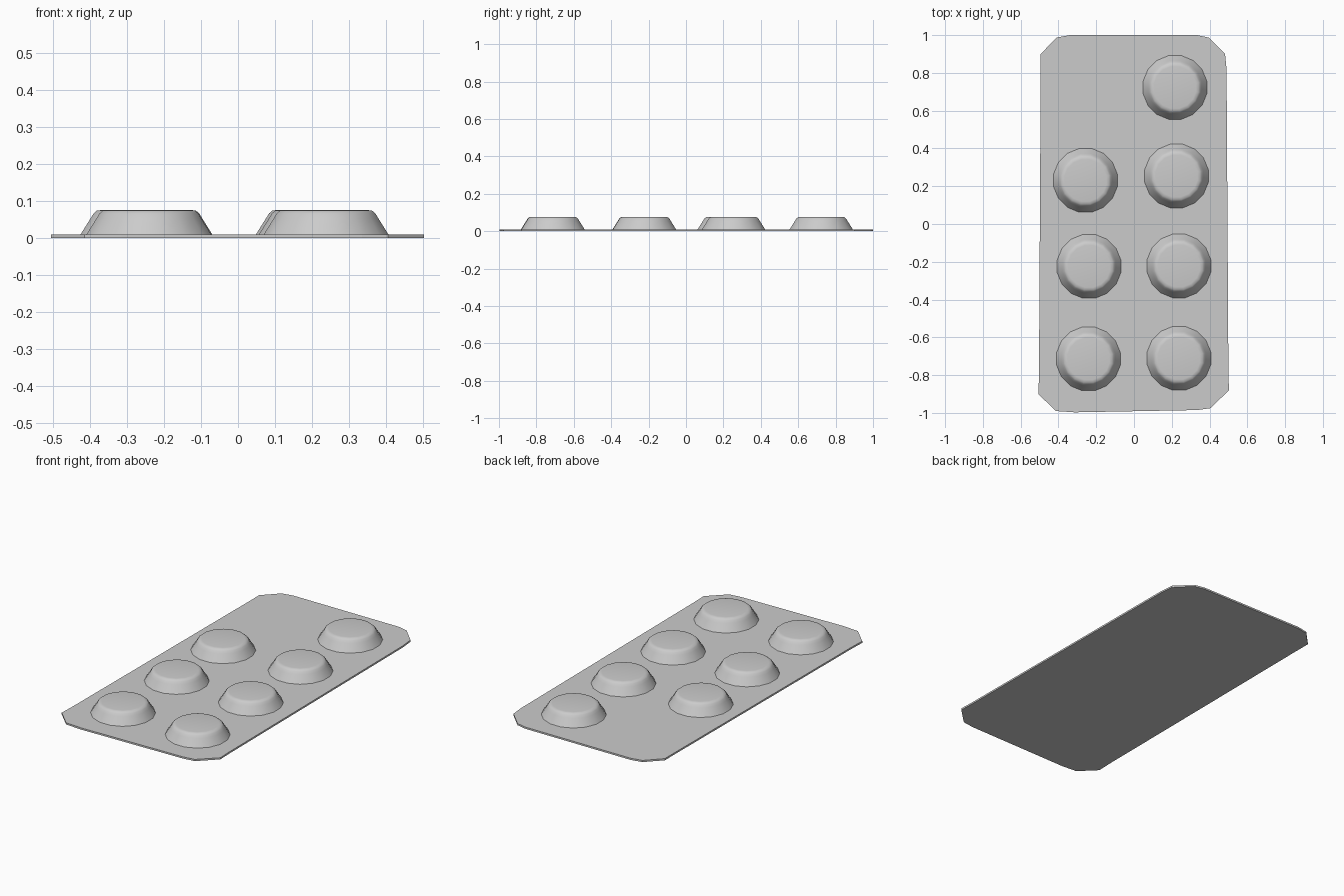
import bpy, bmesh, math

if "Cube" in bpy.data.objects:
    bpy.data.objects.remove(bpy.data.objects["Cube"])

CARD_TOP = 0.01


def make_object(name, bm, smooth):
    bmesh.ops.recalc_face_normals(bm, faces=bm.faces)
    mesh = bpy.data.meshes.new(name)
    bm.to_mesh(mesh)
    bm.free()
    ob = bpy.data.objects.new(name, mesh)
    bpy.context.collection.objects.link(ob)
    if smooth:
        bpy.ops.object.select_all(action='DESELECT')
        ob.select_set(True)
        bpy.context.view_layer.objects.active = ob
        bpy.ops.object.shade_smooth_by_angle(angle=math.radians(50))
    return ob


# Thin backing card with slightly uneven clipped corners
outline = [(-0.315, -0.997), (0.335, -0.985), (0.405, -0.975), (0.503, -0.88),
           (0.50, -0.80), (0.49, 0.82), (0.482, 0.90), (0.395, 0.987),
           (0.335, 1.0), (-0.34, 1.0), (-0.41, 0.987), (-0.494, 0.90),
           (-0.494, 0.78), (-0.503, -0.80), (-0.506, -0.90), (-0.415, -0.99)]
bm = bmesh.new()
base = bm.faces.new([bm.verts.new((x, y, 0)) for x, y in outline])
ext = bmesh.ops.extrude_face_region(bm, geom=[base], use_keep_orig=True)
top = [v for v in ext["geom"] if isinstance(v, bmesh.types.BMVert)]
bmesh.ops.translate(bm, verts=top, vec=(0, 0, CARD_TOP))
make_object("backing_card", bm, False)


# Rounded pill blister: rings of (radius, height), closed by a flat top
def blister(name, cx, cy, sides=16):
    profile = [(0.172, CARD_TOP), (0.144, 0.054), (0.136, 0.067),
               (0.127, 0.0745), (0.113, 0.0765)]
    bm = bmesh.new()
    rings = []
    for r, z in profile:
        angles = [2 * math.pi * (i + 0.5) / sides for i in range(sides)]
        rings.append([bm.verts.new((cx + r * math.cos(a), cy + r * math.sin(a), z))
                      for a in angles])
    for lo, hi in zip(rings, rings[1:]):
        for i in range(sides):
            j = (i + 1) % sides
            bm.faces.new((lo[i], lo[j], hi[j], hi[i]))
    bm.faces.new(rings[-1])
    make_object(name, bm, True)


# Seven blisters, the back left place stays empty
left = [(-0.257, 0.231), (-0.238, -0.224), (-0.241, -0.714)]
right = [(0.217, 0.723), (0.225, 0.254), (0.238, -0.222), (0.238, -0.711)]
for side, centres in (("left", left), ("right", right)):
    for n, (x, y) in enumerate(centres, 1):
        blister(f"blister_{side}_{n}", x, y)
